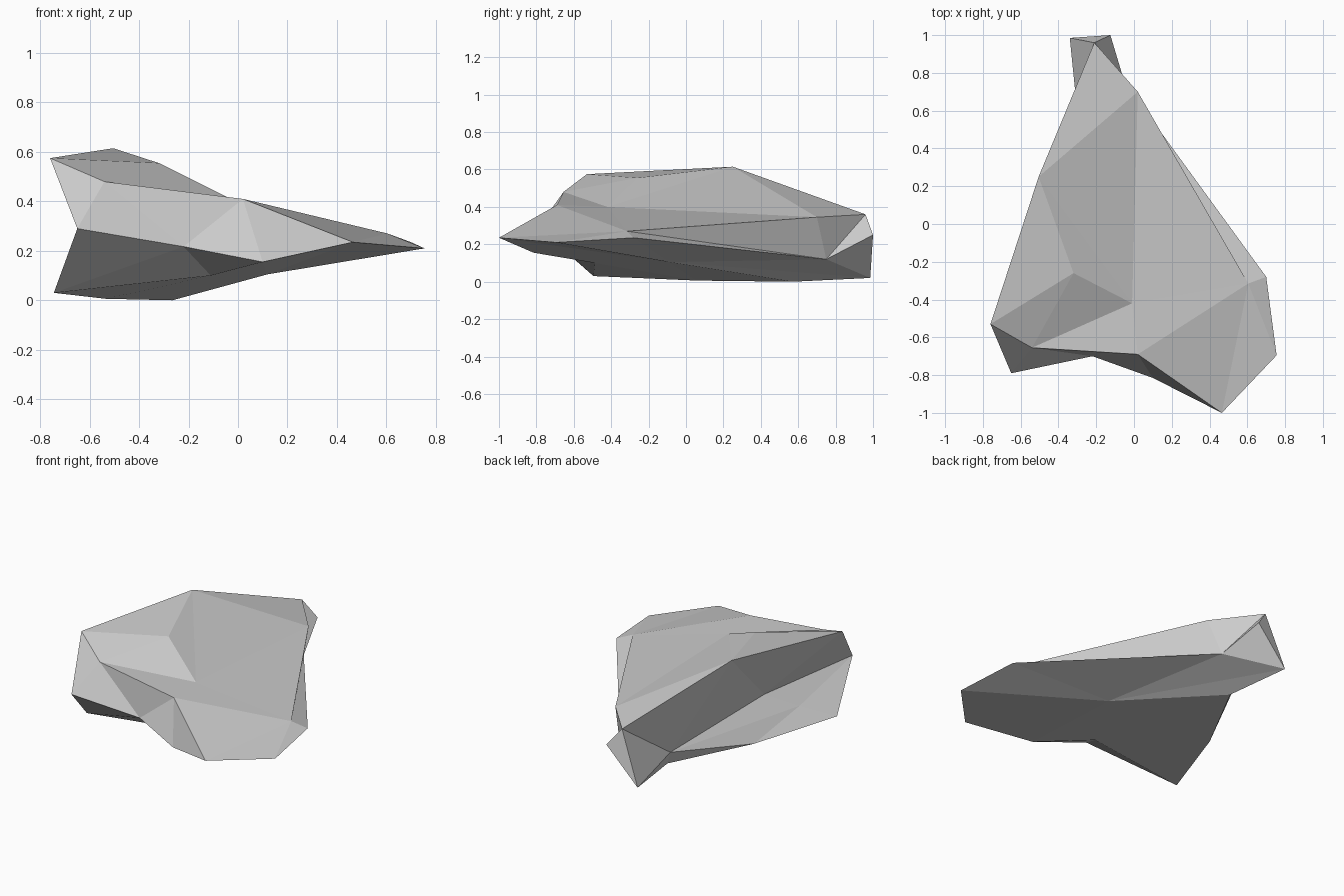
import bpy, bmesh

if "Cube" in bpy.data.objects:
    bpy.data.objects.remove(bpy.data.objects["Cube"])

# Corner points of the boulder, grouped by level
crest = dict(A=(-.76, -.53, .575), B=(-.54, -.655, .48), E=(.02, -.69, .41), Q=(-.505, .25, .615),
             R=(-.32, -.26, .555), S=(-.01, -.42, .40), O=(.02, .70, .345), M=(-.21, .96, .36))
rim = dict(C=(-.65, -.79, .29), D=(-.22, -.70, .217), F=(.10, -.815, .155), G=(.465, -1, .235),
           H=(.755, -.695, .21), I=(.70, -.28, .235), J=(.605, -.315, .27), P=(-.05, .75, .12),
           L=(-.125, 1, .25))
notch = dict(K=(-.30, .59, .09), Y=(-.45, -.165, .22), Z=(-.59, -.33, .12))
base = dict(T=(-.745, -.495, .03), U=(-.11, -.487, .10), V=(.12, -.09, .105),
            W=(-.535, .06, .006), X=(-.265, .57, 0), N=(-.34, .985, .02))

bm = bmesh.new()
v = {k: bm.verts.new(p) for k, p in {**crest, **rim, **notch, **base}.items()}


def fan(hub, ring, closed=False):
    """Triangular facets around one corner."""
    ring = ring + ring[0] if closed else ring
    for a, b in zip(ring, ring[1:]):
        bm.faces.new((v[hub], v[a], v[b]))


# Upper facets
fan('S', 'QRBEJO', True)
fan('A', 'QRBCY', True)
fan('M', 'QOPLNK', True)
# Front facets
fan('D', 'BEFUTC', True)
fan('G', 'FEJHV', True)
# Right side
fan('P', 'IJO')
fan('I', 'HJ')
fan('P', 'LN')
# Undercut left side
fan('Y', 'QKZC')
fan('Z', 'CTWK')
fan('K', 'NXW')
# Underside
fan('V', 'HIPNXWUF')
fan('U', 'TW')

bmesh.ops.recalc_face_normals(bm, faces=bm.faces)
mesh = bpy.data.meshes.new("boulder")
bm.to_mesh(mesh)
bm.free()
bpy.context.collection.objects.link(bpy.data.objects.new("boulder", mesh))
